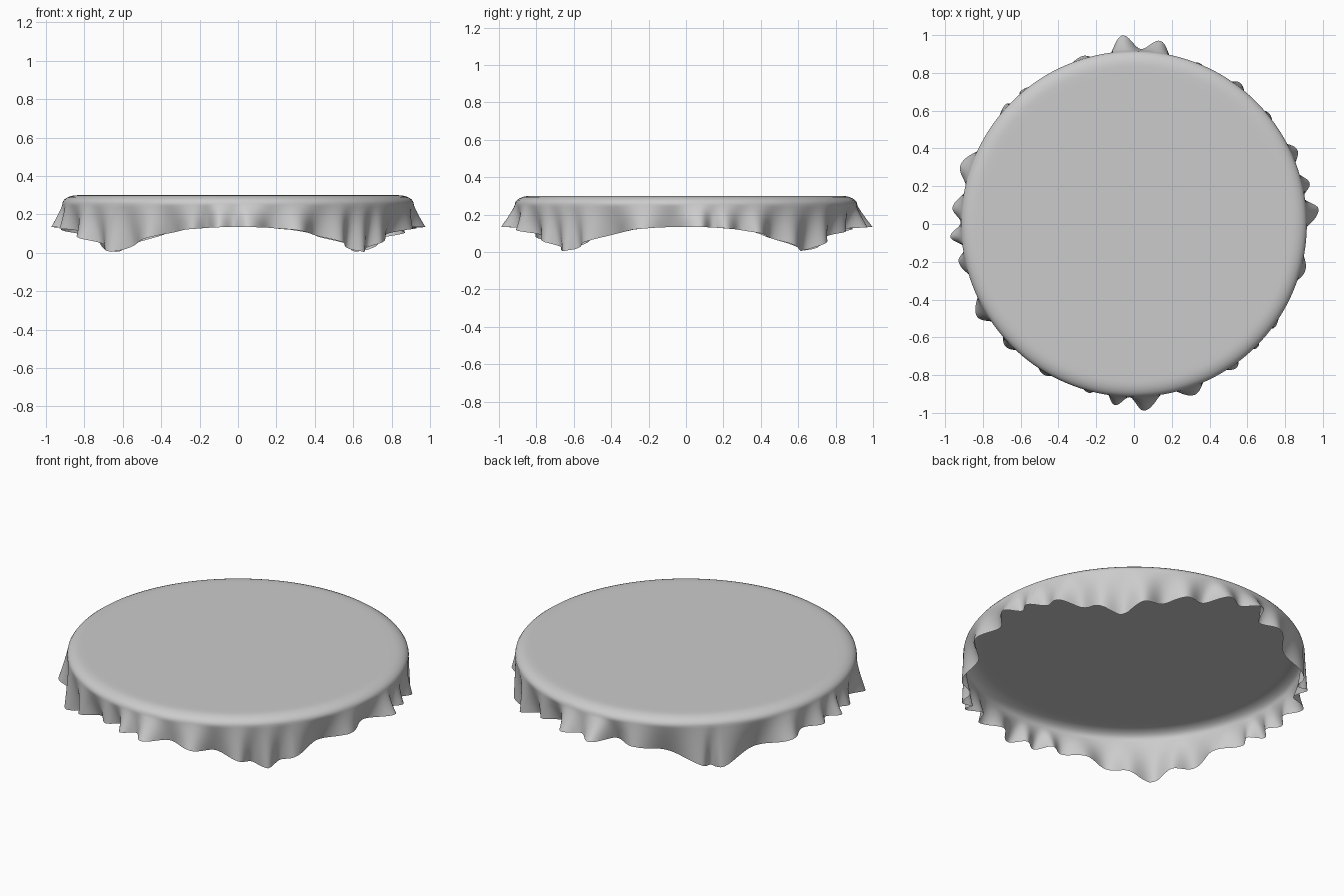
import bpy, bmesh, math

if "Cube" in bpy.data.objects:
    bpy.data.objects.remove(bpy.data.objects["Cube"])

# Fold crests round the hem: angle in degrees, radius
CRESTS = [(4.7, .98), (13, .955), (24.3, .95), (39, .925), (53, .935), (68, .92),
          (82, .98), (93.4, 1.0), (107, .93), (130.6, .925), (137, .93), (161.5, .97),
          (175, .965), (184, .975), (192, .95), (210.5, .965), (223.7, .94), (239, .93),
          (255, .925), (264, .965), (273, .99), (289.5, .96), (305.4, .935), (315, .925),
          (324, .925), (345, .94)]
# Hem height against angle away from the nearest cloth corner
HEM = [(0, .005), (3, .015), (8, .048), (13, .072), (19, .097), (27, .12), (36, .132), (45, .135)]
EDGE_R, TOP_Z = .915, .30
SEGMENTS, DROP_ROWS = 480, 14


def hem_radius(a):
    n = len(CRESTS)
    for i in range(n):
        a0, r0 = CRESTS[i]
        a1, r1 = CRESTS[(i + 1) % n]
        span = (a1 - a0) % 360
        t = ((a - a0) % 360) / span
        if t < 1:
            valley = min(r0, r1) - min(.065, .03 + span * .002)
            peak = r0 if t < .5 else r1
            w = .5 + .5 * math.cos(2 * math.pi * t)
            return valley + (peak - valley) * w
    return EDGE_R


def hem_height(a):
    d = abs((a % 90) - 45)
    for (d0, z0), (d1, z1) in zip(HEM, HEM[1:]):
        if d <= d1:
            return z0 + (z1 - z0) * (d - d0) / (d1 - d0)
    return HEM[-1][1]


# Profile of one spoke: flat top, rounded table edge, then the hanging drop
def spoke(a):
    pts = [(.4, TOP_Z), (.7, TOP_Z), (.8, TOP_Z)]
    for k in range(7):
        t = math.radians(90 * k / 6)
        pts.append((.835 + (EDGE_R - .835) * math.sin(t), TOP_Z - .045 * (1 - math.cos(t))))
    zs, ze, rh = TOP_Z - .045, hem_height(a), hem_radius(a)
    for k in range(1, DROP_ROWS + 1):
        s = k / DROP_ROWS
        blend = s ** 1.15
        pts.append((EDGE_R + (rh - EDGE_R) * blend, zs + (ze - zs) * s))
    return pts


# Draped cloth as a single open sheet
bm = bmesh.new()
cols = []
for i in range(SEGMENTS):
    a = 360 * i / SEGMENTS
    c, s = math.cos(math.radians(a)), math.sin(math.radians(a))
    cols.append([bm.verts.new((r * c, r * s, z)) for r, z in spoke(a)])
centre = bm.verts.new((0, 0, TOP_Z))
for i in range(SEGMENTS):
    p, q = cols[i], cols[(i + 1) % SEGMENTS]
    bm.faces.new((centre, p[0], q[0]))
    for j in range(len(p) - 1):
        bm.faces.new((p[j], p[j + 1], q[j + 1], q[j]))
mesh = bpy.data.meshes.new("tablecloth")
bm.to_mesh(mesh)
bm.free()
cloth = bpy.data.objects.new("tablecloth", mesh)
bpy.context.collection.objects.link(cloth)
for f in mesh.polygons:
    f.use_smooth = True
